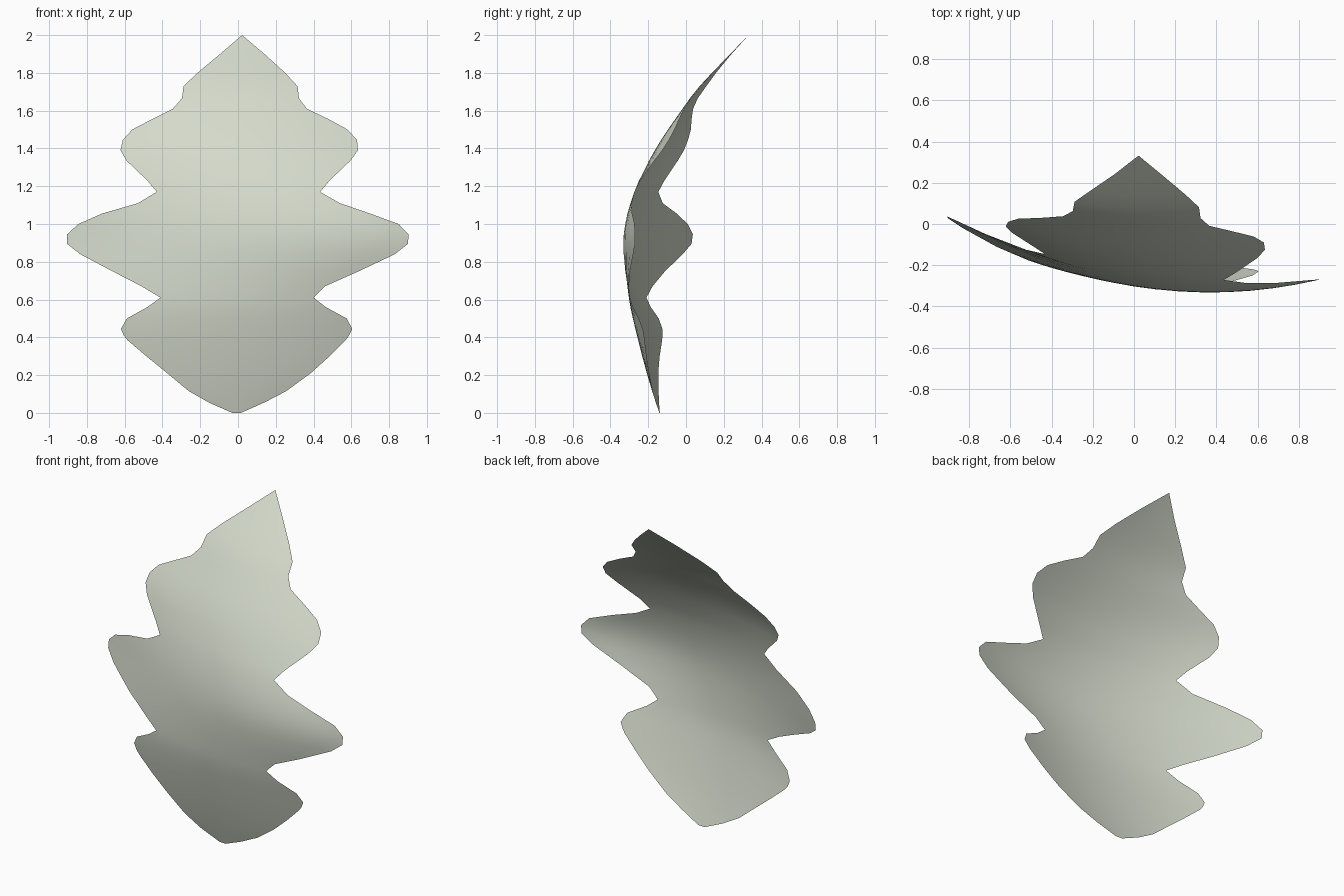
import bpy, bmesh

if "Cube" in bpy.data.objects:
    bpy.data.objects.remove(bpy.data.objects["Cube"])

# Lobed outline: height, left edge x, right edge x
ROWS = [
    (0.0, -.03, .015), (.055, -.155, .14), (.115, -.26, .255), (.21, -.375, .385),
    (.30, -.485, .485), (.385, -.585, .57), (.41, -.605, .588), (.445, -.62, .605),
    (.50, -.588, .575), (.56, -.48, .465), (.61, -.41, .40), (.67, -.51, .46),
    (.75, -.665, .64), (.84, -.835, .83), (.895, -.905, .90), (.945, -.905, .903),
    (1.0, -.845, .85), (1.055, -.72, .70), (1.11, -.53, .54), (1.17, -.43, .435),
    (1.23, -.48, .485), (1.335, -.59, .595), (1.39, -.622, .635), (1.445, -.61, .63),
    (1.50, -.56, .58), (1.555, -.455, .48), (1.61, -.345, .365), (1.665, -.297, .323),
    (1.73, -.288, .315), (1.80, -.215, .25), (1.90, -.095, .14), (2.0, .022, .022),
]
# Bend along the height: height, centre y, sideways slope
BEND = [
    (0.0, -.14, -.05), (.2, -.20, -.065), (.45, -.262, -.082), (.61, -.29, -.105),
    (.92, -.30, -.167), (1.17, -.25, -.145), (1.4, -.15, -.092), (1.61, -.013, -.07),
    (1.73, .075, -.05), (2.0, .332, -.03),
]
CUP = .222    # sideways cupping
N = 16        # columns across the leaf


def bend(z, k):
    """Smooth interpolation of column k of BEND."""
    i = max(j for j in range(len(BEND) - 1) if BEND[j][0] <= z)
    p, q = BEND[i], BEND[i + 1]
    before, after = BEND[max(i - 1, 0)], BEND[min(i + 2, len(BEND) - 1)]
    h = q[0] - p[0]
    t = (z - p[0]) / h
    m0 = (q[k] - before[k]) / (q[0] - before[0]) * h
    m1 = (after[k] - p[k]) / (after[0] - p[0]) * h
    return ((2*t**3 - 3*t*t + 1) * p[k] + (t**3 - 2*t*t + t) * m0
            + (3*t*t - 2*t**3) * q[k] + (t**3 - t*t) * m1)


# Leaf blade: a single curved sheet
bm = bmesh.new()
grid = []
for z, left, right in ROWS:
    a, b = bend(z, 1), bend(z, 2)
    xs = [left + (right - left) * i / N for i in range(N + 1)]
    grid.append([bm.verts.new((x, a + b * x + CUP * x * x, z)) for x in xs])
for low, high in zip(grid, grid[1:]):
    for i in range(N):
        bm.faces.new((low[i], low[i + 1], high[i + 1], high[i]))
bmesh.ops.remove_doubles(bm, verts=bm.verts[:], dist=1e-5)   # close the tip
for f in bm.faces:
    f.smooth = True
mesh = bpy.data.meshes.new("leaf_blade")
bm.to_mesh(mesh)
bm.free()

mat = bpy.data.materials.new("pale sage")
mat.diffuse_color = (.66, .70, .60, 1)
mat.use_nodes = True
mat.node_tree.nodes["Principled BSDF"].inputs["Base Color"].default_value = mat.diffuse_color
mesh.materials.append(mat)
leaf = bpy.data.objects.new("leaf_blade", mesh)
bpy.context.collection.objects.link(leaf)
